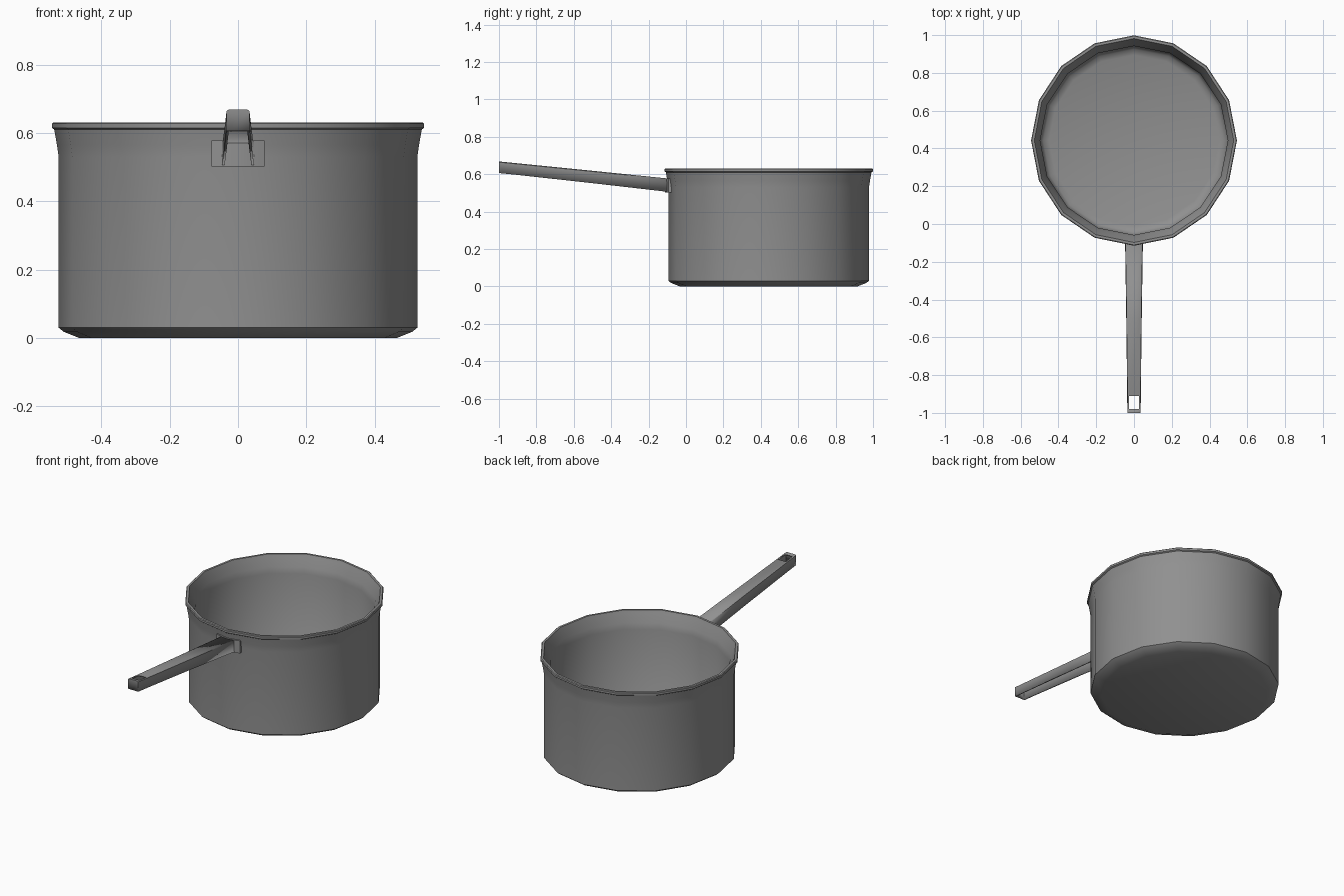
import bpy, math

if "Cube" in bpy.data.objects:
    bpy.data.objects.remove(bpy.data.objects["Cube"])

CY, SIDES = 0.442, 16

# dark grey metal shared by every part
metal = bpy.data.materials.new("dark_metal")
metal.diffuse_color = (0.28, 0.28, 0.28, 1)
metal.use_nodes = True
metal.node_tree.nodes["Principled BSDF"].inputs["Base Color"].default_value = metal.diffuse_color


def make_object(name, verts, faces, angle=40):
    mesh = bpy.data.meshes.new(name)
    mesh.from_pydata(verts, [], faces)
    mesh.materials.append(metal)
    obj = bpy.data.objects.new(name, mesh)
    bpy.context.collection.objects.link(obj)
    bpy.ops.object.select_all(action='DESELECT')
    obj.select_set(True)
    bpy.context.view_layer.objects.active = obj
    # consistent outward normals
    bpy.ops.object.mode_set(mode='EDIT')
    bpy.ops.mesh.select_all(action='SELECT')
    bpy.ops.mesh.normals_make_consistent(inside=False)
    bpy.ops.object.mode_set(mode='OBJECT')
    bpy.ops.object.shade_smooth_by_angle(angle=math.radians(angle))
    return obj


# pot: closed lathe profile (radius, z), outside bottom to inside floor
profile = [(0.465, 0), (0.51, 0.018), (0.525, 0.03), (0.525, 0.53),
           (0.530, 0.565), (0.538, 0.61), (0.545, 0.615), (0.545, 0.627),
           (0.541, 0.631), (0.528, 0.631), (0.522, 0.615), (0.506, 0.565),
           (0.497, 0.53), (0.497, 0.05), (0.48, 0.03), (0.45, 0.02)]
verts, faces = [], []
for k, (r, z) in enumerate(profile):
    stretch = 1.022 if k < 11 else 1.006
    for i in range(SIDES):
        a = 2 * math.pi * i / SIDES
        verts.append((r * math.cos(a), CY + r * stretch * math.sin(a), z))
for k in range(len(profile) - 1):
    for i in range(SIDES):
        j = (i + 1) % SIDES
        faces.append((k * SIDES + i, k * SIDES + j,
                      (k + 1) * SIDES + j, (k + 1) * SIDES + i))
faces.append(tuple(range(SIDES))[::-1])
last = (len(profile) - 1) * SIDES
faces.append(tuple(range(last, last + SIDES)))
make_object("pot", verts, faces)

# handle: upturned channel, open below, with a hanging hole near the tip
# stations: y, half width, top z, bottom z
stations = [(-1.0, 0.035, 0.668, 0.606), (-0.98, 0.0355, 0.666, 0.604),
            (-0.91, 0.036, 0.659, 0.597), (-0.5, 0.041, 0.618, 0.552),
            (-0.10, 0.047, 0.577, 0.506)]
verts, faces = [], []
for y, w, top, bottom in stations:
    for x, z in ((-w, bottom), (-w * 0.96, top - 0.004), (-w * 0.8, top),
                 (w * 0.8, top), (w * 0.96, top - 0.004), (w, bottom)):
        verts.append((x, y, z))
for k in range(len(stations) - 1):
    for c in range(5):
        if (k, c) != (1, 2):
            faces.append((k * 6 + c, k * 6 + c + 1, k * 6 + c + 7, k * 6 + c + 6))
faces.append((5, 4, 3, 2, 1, 0))
handle = make_object("handle", verts, faces)
# point the sheet outward before thickening it
if handle.data.polygons[2].normal.z < 0:
    handle.data.flip_normals()
mod = handle.modifiers.new("wall", 'SOLIDIFY')
mod.thickness = 0.008
mod.offset = -1

# bracket: plate bent around the pot wall
outline = [(-0.078, -0.086), (-0.05, -0.094), (0, -0.104),
           (0.05, -0.094), (0.078, -0.086)]
verts, faces = [], []
n = len(outline)
for dy, z in ((-0.008, 0.502), (-0.008, 0.578), (0.012, 0.578), (0.012, 0.502)):
    verts += [(x, y + dy, z) for x, y in outline]
for k in range(4):
    m = (k + 1) % 4
    for i in range(n - 1):
        faces.append((k * n + i, k * n + i + 1, m * n + i + 1, m * n + i))
for e in (0, n - 1):
    faces.append((e, n + e, 2 * n + e, 3 * n + e))
make_object("handle_bracket", verts, faces)
